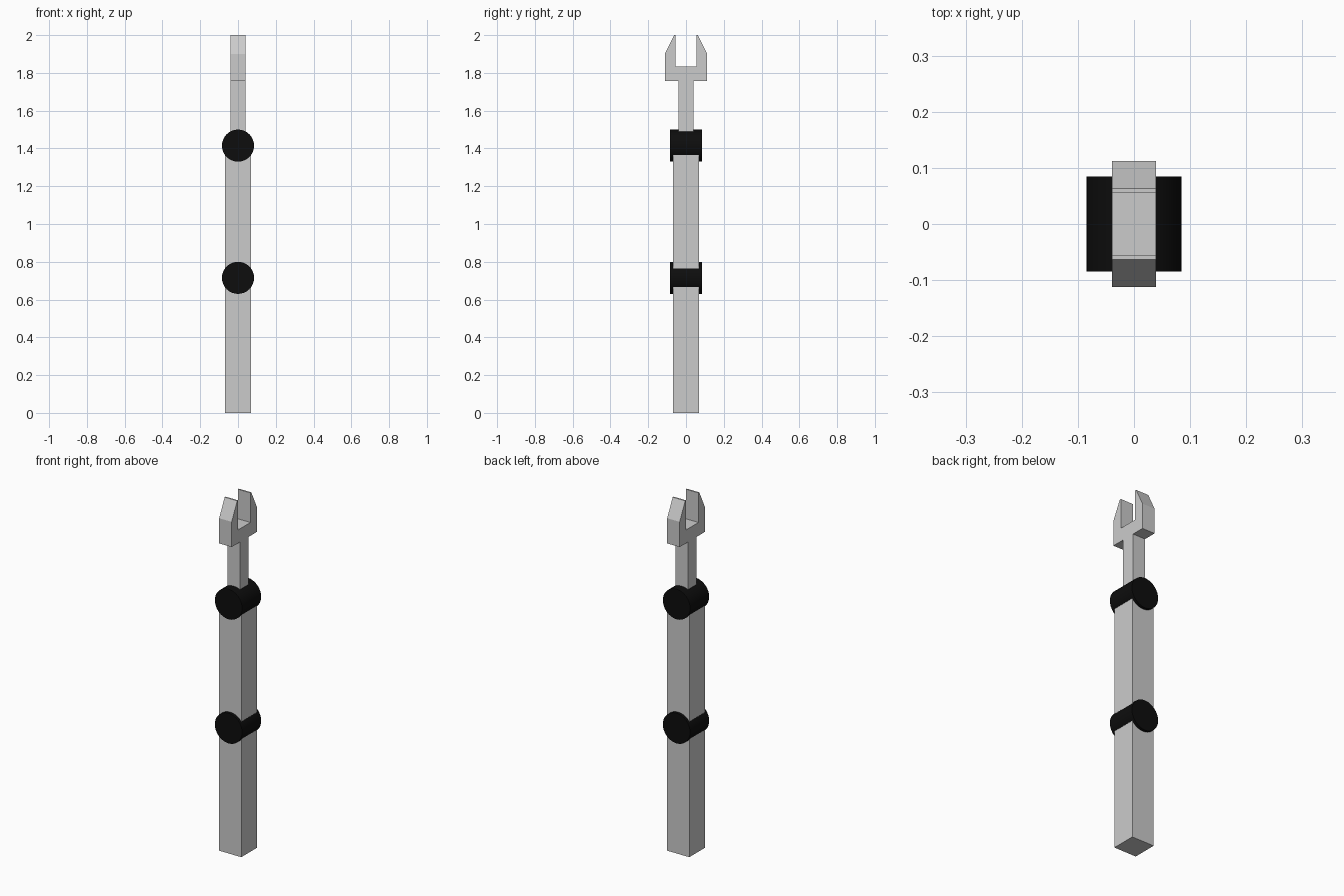
import bpy, bmesh, math

if "Cube" in bpy.data.objects:
    bpy.data.objects.remove(bpy.data.objects["Cube"])

black = bpy.data.materials.new("black_joint")
black.diffuse_color = (0.004, 0.004, 0.004, 1)
black.use_nodes = True
black.node_tree.nodes["Principled BSDF"].inputs["Base Color"].default_value = black.diffuse_color

LOWER_Z, UPPER_Z = 0.715, 1.415   # joint heights


def box(name, half, z0, z1):
    bpy.ops.mesh.primitive_cube_add(size=1, location=(0, 0, (z0 + z1) / 2))
    ob = bpy.context.object
    ob.name = name
    ob.scale = (half * 2, half * 2, z1 - z0)
    bpy.ops.object.transform_apply(location=False, rotation=False, scale=True)
    return ob


def joint(name, z):
    bpy.ops.mesh.primitive_cylinder_add(vertices=32, radius=0.085, depth=0.17,
                                        location=(0, 0, z), rotation=(math.pi / 2, 0, 0))
    ob = bpy.context.object
    ob.name = name
    ob.data.materials.append(black)
    bpy.ops.object.shade_smooth_by_angle(angle=math.radians(30))


# Arm segments
box("lower_arm", 0.069, 0, LOWER_Z)
box("upper_arm", 0.069, LOWER_Z, UPPER_Z)
box("wrist", 0.039, UPPER_Z, 1.758)

# Pivot joints
joint("elbow_joint", LOWER_Z)
joint("wrist_joint", UPPER_Z)

# Two-finger gripper: half profile (y, z) mirrored and extruded along x
half = [(0.112, 1.758), (0.112, 1.90), (0.063, 2.0), (0.055, 2.0), (0.055, 1.833)]
profile = half + [(-y, z) for y, z in reversed(half)]
bm = bmesh.new()
face = bm.faces.new([bm.verts.new((-0.039, y, z)) for y, z in profile])
ext = bmesh.ops.extrude_face_region(bm, geom=[face])
bmesh.ops.translate(bm, vec=(0.078, 0, 0),
                    verts=[v for v in ext["geom"] if isinstance(v, bmesh.types.BMVert)])
bmesh.ops.recalc_face_normals(bm, faces=bm.faces)
mesh = bpy.data.meshes.new("gripper")
bm.to_mesh(mesh)
bm.free()
bpy.context.collection.objects.link(bpy.data.objects.new("gripper", mesh))
